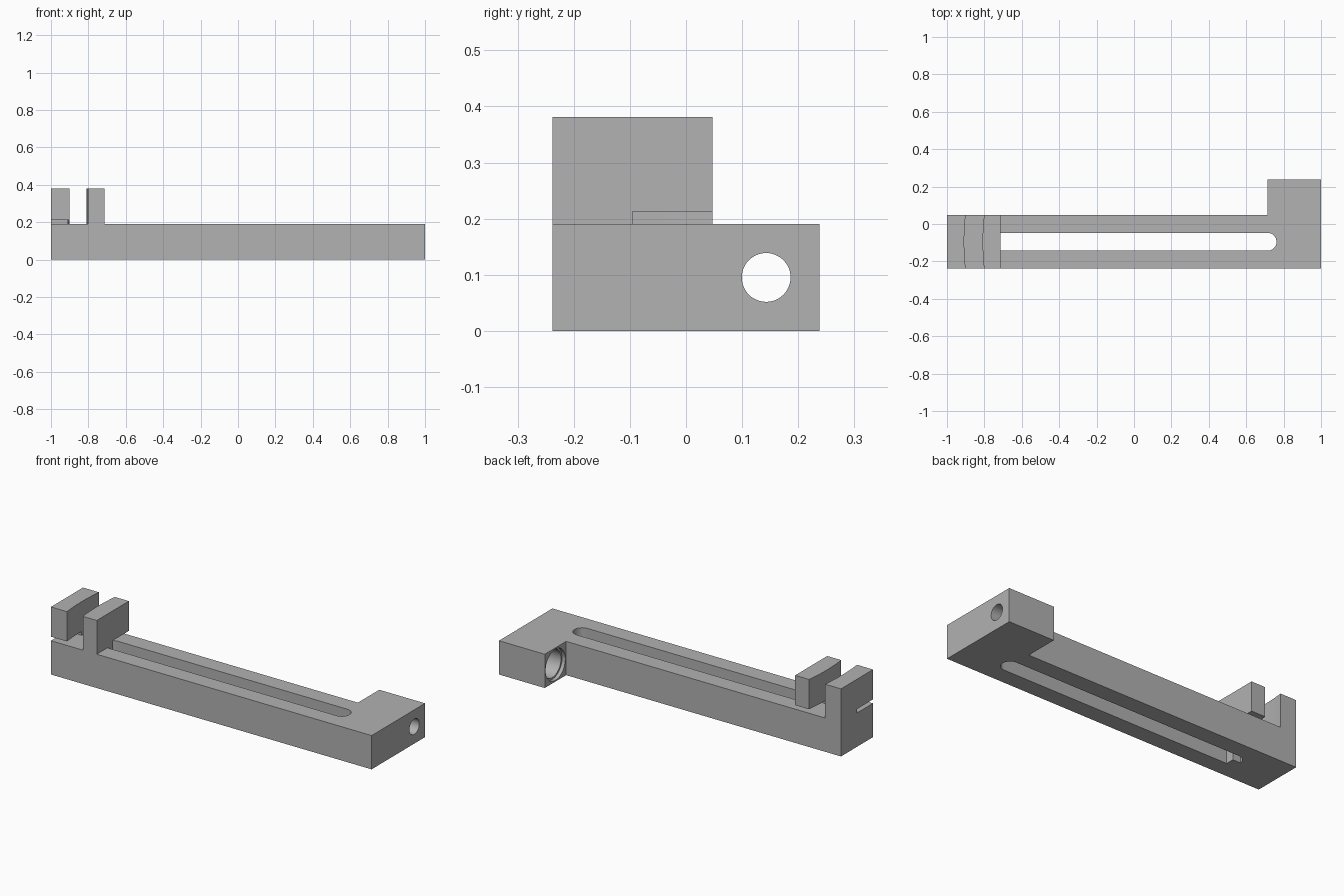
import bpy, bmesh
from math import sin, cos, pi
from mathutils import Matrix

cube = bpy.data.objects.get("Cube")
if cube:
    bpy.data.objects.remove(cube, do_unlink=True)

U = 1 / 21            # base module of the part
MID = -2 * U          # centre line of the slotted bar
TOP = 4 * U           # top of the bar

grey = bpy.data.materials.new("plain grey")
grey.use_nodes = True
grey.diffuse_color = (0.445, 0.445, 0.445, 1)
grey.node_tree.nodes["Principled BSDF"].inputs["Base Color"].default_value = grey.diffuse_color


def finish(name, bm):
    bmesh.ops.recalc_face_normals(bm, faces=bm.faces)
    mesh = bpy.data.meshes.new(name)
    bm.to_mesh(mesh)
    bm.free()
    mesh.materials.append(grey)
    ob = bpy.data.objects.new(name, mesh)
    bpy.context.collection.objects.link(ob)
    return ob


def prism(name, outline, z0, z1):
    bm = bmesh.new()
    face = bm.faces.new([bm.verts.new((x, y, z0)) for x, y in outline])
    ext = bmesh.ops.extrude_face_region(bm, geom=[face])
    verts = [v for v in ext["geom"] if isinstance(v, bmesh.types.BMVert)]
    bmesh.ops.translate(bm, verts=verts, vec=(0, 0, z1 - z0))
    return finish(name, bm)


def box(name, x0, x1, y0, y1, z0, z1):
    return prism(name, [(x0, y0), (x1, y0), (x1, y1), (x0, y1)], z0, z1)


def bore(name, radius, x0, x1):
    bm = bmesh.new()
    place = Matrix.Translation(((x0 + x1) / 2, 3 * U, 2 * U)) @ Matrix.Rotation(pi / 2, 4, "Y")
    bmesh.ops.create_cone(bm, cap_ends=True, segments=48, radius1=radius,
                          radius2=radius, depth=x1 - x0, matrix=place)
    return finish(name, bm)


def arc(cx, cy, r, a0, a1, n):
    steps = [a0 + (a1 - a0) * i / n for i in range(n + 1)]
    return [(cx + r * cos(a), cy + r * sin(a)) for a in steps]


# Solid blank: long bar with a wider end block
frame = prism("slotted_frame", [(-1, -5 * U), (1, -5 * U), (1, 5 * U), (15 * U, 5 * U),
                                (15 * U, U), (-1, U)], 0, 2 * TOP)

# Open space above the bar, leaving the post end tall
cutters = [box("upper_space", -15 * U, 1.2, -0.5, 0.5, TOP, 0.5)]

# Gently bowed gap between the two posts
ys = [MID + 4 * U * (i / 8 - 1) for i in range(17)]


def bow(y):
    return 0.008 * ((y - MID) / (3 * U)) ** 2


gap = [(-0.908 + bow(y), y) for y in ys] + [(-17 * U + bow(y), y) for y in reversed(ys)]
cutters.append(prism("post_gap", gap, TOP, 0.5))

# Thin undercuts on opposite halves of the two posts
cutters.append(box("end_post_undercut", -1.2, -18 * U, -0.5, MID, TOP, 0.213))
cutters.append(box("inner_post_undercut", -18 * U, -0.6, MID, 0.5, TOP, 0.213))

# Long slot: round at one end, half round and half square at the other
slot = arc(15 * U, MID, U, -pi / 2, pi / 2, 24)
slot += arc(-15 * U, MID, U, pi / 2, pi, 12)
slot += [(-15 * U, MID), (-15 * U, MID - U)]
cutters.append(prism("long_slot", slot, -0.1, 0.2))

# Stepped bore through the end block
cutters.append(bore("bore_mouth", 0.088, 0.6, 15 * U + 0.02))
cutters.append(bore("bore_pocket", 0.078, 0.65, 0.9))
cutters.append(bore("bore_hole", 0.0435, 0.68, 1.2))

bpy.context.view_layer.objects.active = frame
for cutter in cutters:
    mod = frame.modifiers.new(cutter.name, "BOOLEAN")
    mod.operation = "DIFFERENCE"
    mod.solver = "EXACT"
    mod.object = cutter
    bpy.ops.object.modifier_apply(modifier=mod.name)
    bpy.data.objects.remove(cutter, do_unlink=True)

for ob in bpy.context.selected_objects:
    ob.select_set(False)
frame.select_set(True)
bpy.ops.object.shade_smooth_by_angle()
